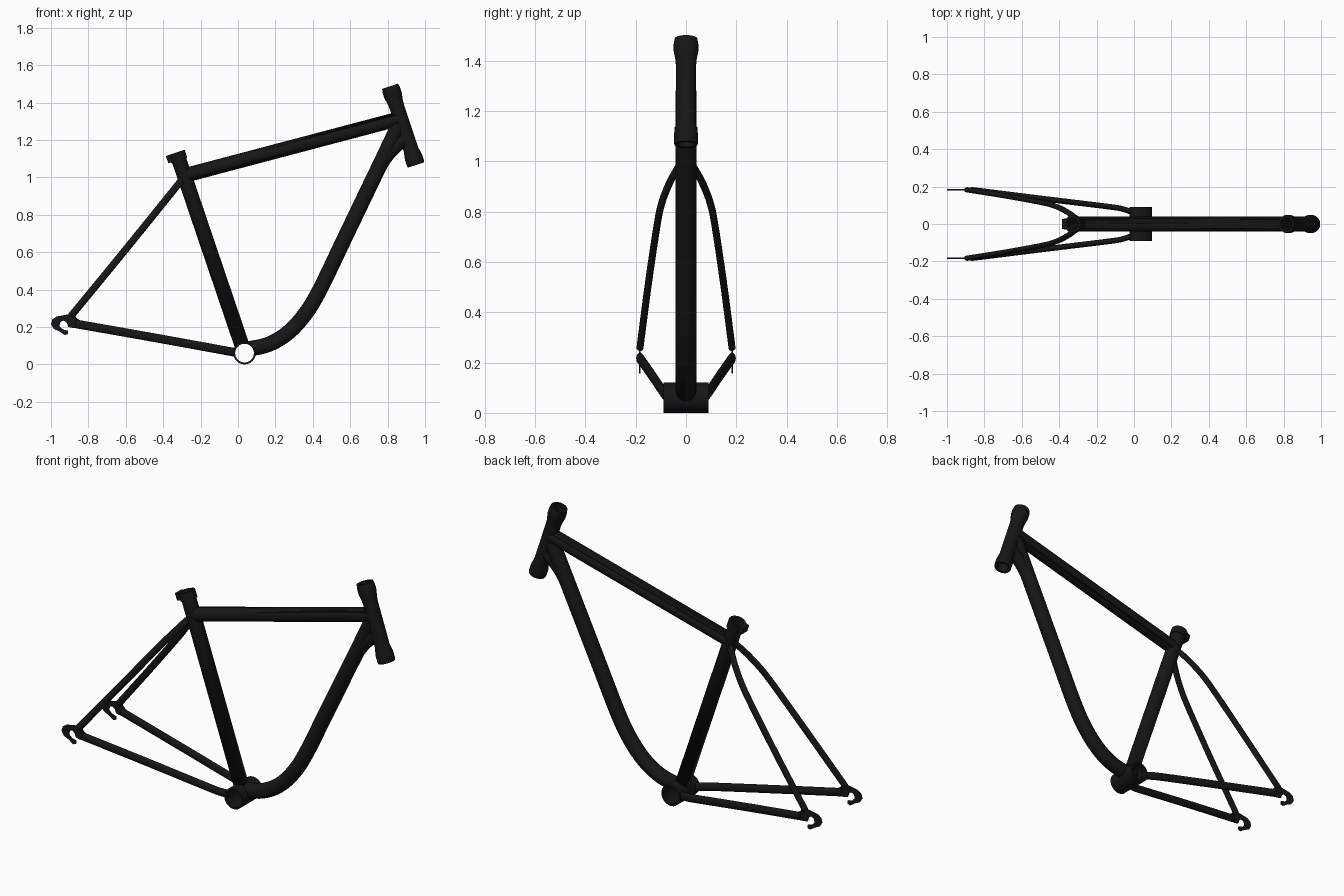
import bpy, bmesh, math
from mathutils import Vector

if "Cube" in bpy.data.objects:
    bpy.data.objects.remove(bpy.data.objects["Cube"])

black = bpy.data.materials.new("black_paint")
black.diffuse_color = (0.008, 0.008, 0.008, 1)
black.use_nodes = True
black.node_tree.nodes["Principled BSDF"].inputs["Base Color"].default_value = black.diffuse_color
Y = Vector((0, 1, 0))


def make(name, bm, mirror=False, cutters=(), angle=35):
    bmesh.ops.recalc_face_normals(bm, faces=bm.faces)
    me = bpy.data.meshes.new(name)
    bm.to_mesh(me)
    bm.free()
    ob = bpy.data.objects.new(name, me)
    bpy.context.collection.objects.link(ob)
    me.materials.append(black)
    bpy.ops.object.select_all(action='DESELECT')
    ob.select_set(True)
    bpy.context.view_layer.objects.active = ob
    bpy.ops.object.shade_smooth_by_angle(angle=math.radians(angle))
    if mirror:
        ob.modifiers.new("mirror", 'MIRROR').use_axis = (False, True, False)
    for c in cutters:
        m = ob.modifiers.new("cut", 'BOOLEAN')
        m.operation, m.object, m.solver = 'DIFFERENCE', c, 'EXACT'
    return ob


def loft(bm, rings, closed=False):
    n = len(rings[0])
    count = len(rings) if closed else len(rings) - 1
    for i in range(count):
        a, b = rings[i], rings[(i + 1) % len(rings)]
        for j in range(n):
            bm.faces.new((a[j], a[(j + 1) % n], b[(j + 1) % n], b[j]))
    if not closed:
        bm.faces.new(rings[0])
        bm.faces.new(rings[-1])


def ring(bm, c, t, ry, rn, n):
    t = t.normalized()
    u = Vector((0, 0, 1)) if abs(t.y) > 0.9 else (Y - t * t.y).normalized()
    v = t.cross(u)
    return [bm.verts.new(c + u * ry * math.cos(k * math.tau / n) + v * rn * math.sin(k * math.tau / n))
            for k in range(n)]


def smooth_path(pts, steps):
    p = [Vector(q) for q in pts]
    p = [2 * p[0] - p[1]] + p + [2 * p[-1] - p[-2]]
    out = []
    for i in range(1, len(p) - 2):
        a, b, c, d = p[i - 1:i + 3]
        for s in range(steps):
            t = s / steps
            out.append(0.5 * (2 * b + (c - a) * t + (2 * a - 5 * b + 4 * c - d) * t * t
                              + (3 * b - a - 3 * c + d) * t ** 3))
    return out + [p[-2]]


def tube(name, pts, ry, rn, steps=1, n=32, **kw):
    path = smooth_path(pts, steps)
    bm = bmesh.new()
    last = len(path) - 1
    loft(bm, [ring(bm, c, path[min(i + 1, last)] - path[max(i - 1, 0)], ry, rn, n)
              for i, c in enumerate(path)])
    return make(name, bm, **kw)


def lathe(name, a, b, profile, n=40, **kw):
    # closed profile of (radius, fraction along a-b) gives a hollow turned part
    a, b = Vector(a), Vector(b)
    bm = bmesh.new()
    loft(bm, [ring(bm, a.lerp(b, t), b - a, r, r, n) for r, t in profile], closed=True)
    return make(name, bm, **kw)


BB = Vector((0.035, 0, 0.06))
SEAT_TOP = Vector((-0.329, 0, 1.133))
HEAD_LOW, HEAD_TOP = Vector((0.952, 0, 1.066)), Vector((0.813, 0, 1.487))
up = (SEAT_TOP - BB).normalized()

# Hidden bore cutters
bores = [tube("bottom_bore_cutter", [BB - Y * 0.3, BB + Y * 0.3], 0.05, 0.05, n=40),
         tube("seat_bore_cutter", [SEAT_TOP - up * 0.35, SEAT_TOP + up * 0.1], 0.033, 0.033, n=40),
         tube("head_bore_cutter", [HEAD_LOW, HEAD_TOP], 0.032, 0.032, n=40)]
for c in bores:
    c.hide_render = True
    c.hide_set(True)
bb_cut, seat_cut, head_cut = bores

# Bottom bracket shell
lathe("bottom_bracket_shell", BB - Y * 0.09, BB + Y * 0.09,
      [(0.06, 0), (0.06, 1), (0.05, 1), (0.05, 0)])

# Head tube with flared ends
lathe("head_tube", HEAD_LOW, HEAD_TOP,
      [(0.046, 0), (0.048, 0.02), (0.048, 0.1), (0.04, 0.2), (0.04, 0.74), (0.042, 0.8), (0.049, 0.88),
       (0.049, 0.95), (0.045, 1), (0.032, 1), (0.032, 0)])

# Main tubes
tube("seat_tube", [BB, SEAT_TOP - up * 0.005], 0.04, 0.04, cutters=[bb_cut, seat_cut])
tube("top_tube", [(-0.285, 0, 1.01), (0.865, 0, 1.314)], 0.04, 0.039, cutters=[seat_cut, head_cut])
tube("down_tube", [(0.04, 0, 0.08), (0.158, 0, 0.105), (0.262, 0, 0.165), (0.352, 0, 0.26), (0.434, 0, 0.392),
                   (0.567, 0, 0.668), (0.70, 0, 0.945), (0.77, 0, 1.09), (0.86, 0, 1.28)],
     0.041, 0.041, steps=6, cutters=[bb_cut, head_cut])

# Curved reinforcement under the down tube's head joint
tube("down_tube_gusset", [(0.68, 0, 0.90), (0.735, 0, 1.015), (0.785, 0, 1.102), (0.84, 0, 1.165),
                          (0.905, 0, 1.215)], 0.036, 0.038, steps=6, cutters=[head_cut])

# Seat clamp collar and its rear lug
lathe("seat_clamp", SEAT_TOP - up * 0.045, SEAT_TOP,
      [(0.046, 0), (0.046, 1), (0.033, 1), (0.033, 0)])
side = Vector((up.z, 0, -up.x))
bm = bmesh.new()
loft(bm, [[bm.verts.new(SEAT_TOP - side * d + Y * w - up * h)
           for d, w in ((0.036, 0.03), (0.06, 0.026), (0.06, -0.026), (0.036, -0.03))]
          for h in (0.0, 0.04)])
make("seat_clamp_lug", bm)

# Paired rear stays
tube("chain_stays", [(-0.87, 0.183, 0.217), (-0.5, 0.137, 0.152), (-0.13, 0.092, 0.085),
                     (-0.06, 0.08, 0.072), (-0.005, 0.06, 0.063), (0.02, 0.045, 0.06)],
     0.015, 0.023, steps=5, n=24, mirror=True, cutters=[bb_cut])
tube("seat_stays", [(-0.893, 0.183, 0.258), (-0.68, 0.149, 0.517), (-0.49, 0.114, 0.751), (-0.42, 0.095, 0.838),
                    (-0.36, 0.066, 0.912), (-0.315, 0.035, 0.968), (-0.285, 0.01, 1.0)],
     0.014, 0.019, steps=5, n=24, mirror=True, cutters=[seat_cut])

# Hooked dropout plates
outline = [(-0.88, 0.285), (-0.905, 0.268), (-0.935, 0.262), (-0.97, 0.256), (-0.993, 0.24), (-1.0, 0.215),
           (-0.985, 0.19), (-0.955, 0.176), (-0.925, 0.156), (-0.908, 0.163), (-0.91, 0.18), (-0.935, 0.186),
           (-0.955, 0.205), (-0.95, 0.226), (-0.932, 0.234), (-0.915, 0.222), (-0.908, 0.2), (-0.885, 0.195),
           (-0.85, 0.195), (-0.84, 0.23), (-0.865, 0.25)]
bm = bmesh.new()
loft(bm, [[bm.verts.new((x, y, z)) for x, z in outline] for y in (0.18, 0.187)])
make("dropouts", bm, mirror=True)
